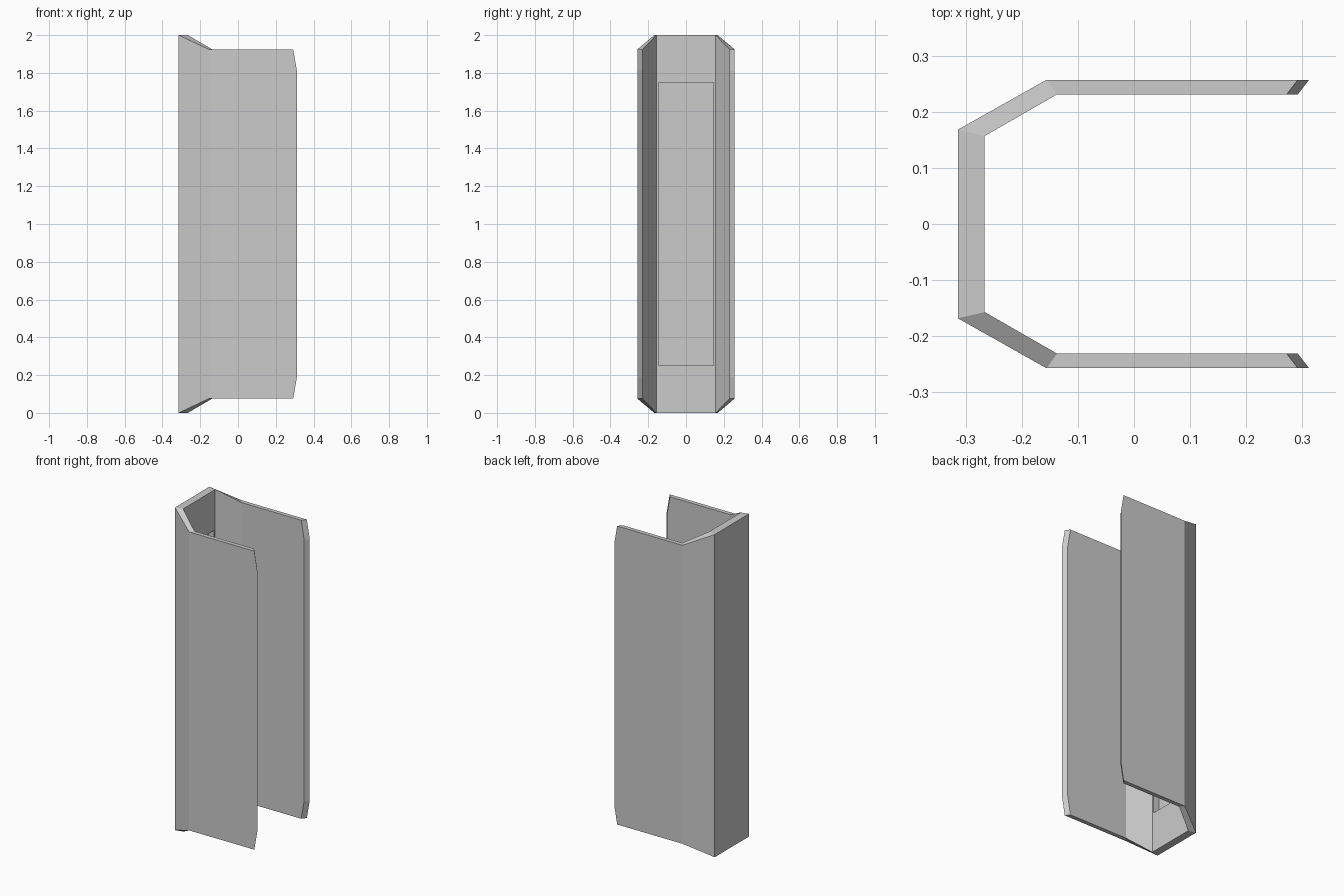
import bpy, bmesh

if "Cube" in bpy.data.objects:
    bpy.data.objects.remove(bpy.data.objects["Cube"], do_unlink=True)

grey = bpy.data.materials.new("plain grey")
grey.use_nodes = True
colour = (0.6, 0.6, 0.6, 1)
grey.diffuse_color = colour
grey.node_tree.nodes["Principled BSDF"].inputs["Base Color"].default_value = colour

# Half of the channel section: outer point, inner point, half height
half = [
    ((0.312, 0.257), (0.292, 0.231), 0.81),    # chamfered wall tip
    ((0.292, 0.257), (0.272, 0.231), 0.925),   # wall top corner
    ((-0.156, 0.257), (-0.137, 0.231), 0.925), # wall to angled side
    ((-0.314, 0.168), (-0.266, 0.157), 1.0),   # angled side to back plate
]
mirrored = [((o[0], -o[1]), (i[0], -i[1]), h) for o, i, h in reversed(half)]

# Channel shell: one four-cornered ring per station, bridged along the path
bm = bmesh.new()
rings = []
for o, i, h in half + mirrored:
    rings.append([bm.verts.new((p[0], p[1], 1 + s * h))
                  for p, s in ((o, -1), (o, 1), (i, 1), (i, -1))])
for a, b in zip(rings, rings[1:]):
    for k in range(4):
        n = (k + 1) % 4
        bm.faces.new((a[k], a[n], b[n], b[k]))
bm.faces.new(rings[0])
bm.faces.new(rings[-1])
bmesh.ops.recalc_face_normals(bm, faces=bm.faces)
mesh = bpy.data.meshes.new("channel_shell")
bm.to_mesh(mesh)
bm.free()
mesh.materials.append(grey)
shell = bpy.data.objects.new("channel_shell", mesh)
bpy.context.collection.objects.link(shell)

# Tall recess in the inside of the back plate
bpy.ops.mesh.primitive_cube_add(size=1, location=(-0.254, 0, 1))
cutter = bpy.context.object
cutter.name = "recess_cutter"
cutter.scale = (0.1, 0.29, 1.5)
cutter.data.materials.append(grey)
cutter.hide_render = True
cutter.display_type = 'WIRE'
cut = shell.modifiers.new("back_recess", 'BOOLEAN')
cut.operation = 'DIFFERENCE'
cut.solver = 'EXACT'
cut.object = cutter
cutter.hide_set(True)
